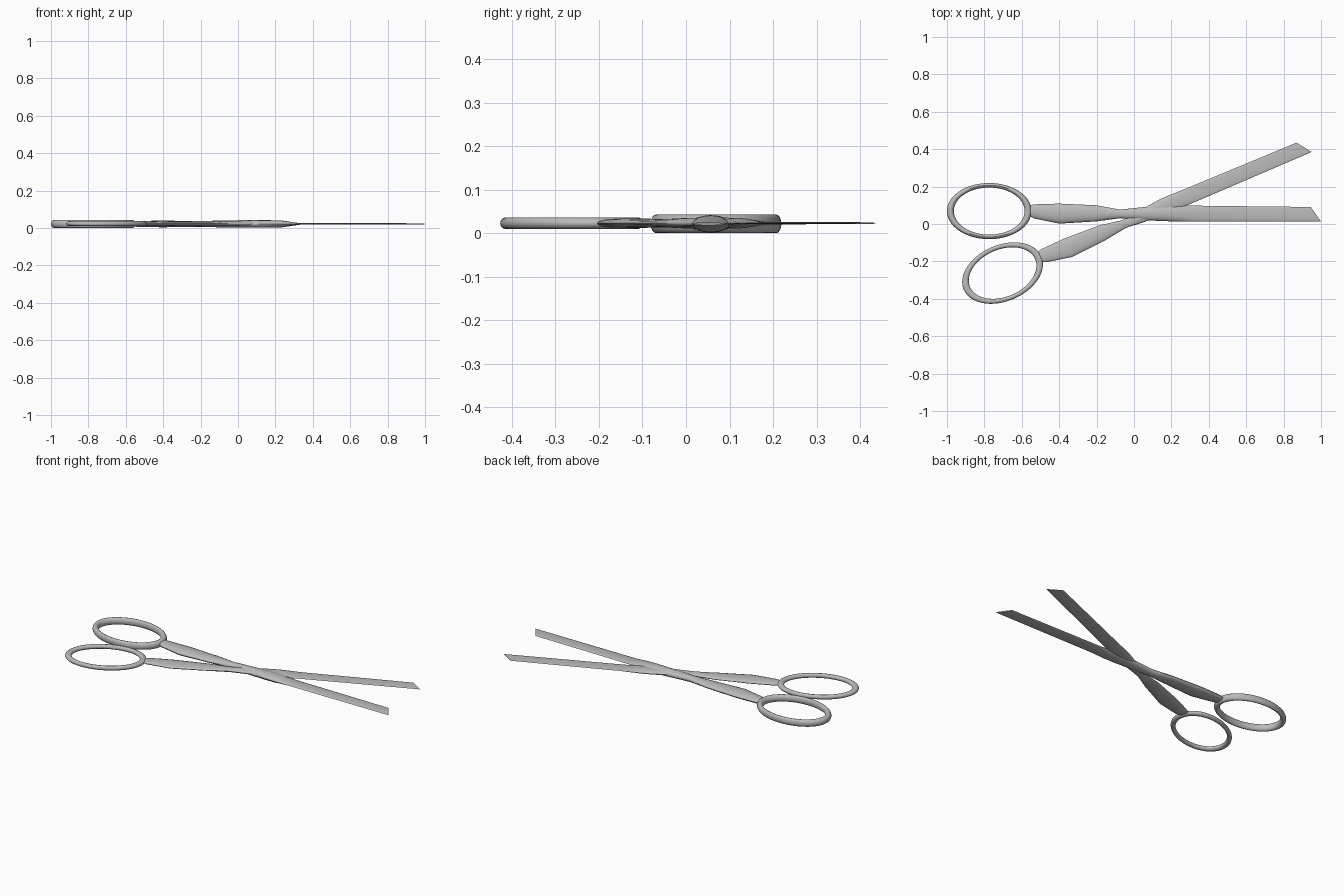
import bpy, bmesh, math

if "Cube" in bpy.data.objects:
    bpy.data.objects.remove(bpy.data.objects["Cube"])

steel = bpy.data.materials.new("steel_grey")
steel.diffuse_color = (0.5, 0.5, 0.5, 1)
steel.use_nodes = True
steel.node_tree.nodes["Principled BSDF"].inputs["Base Color"].default_value = steel.diffuse_color

# Arm stations: upper edge x, y, lower edge x, y, half thickness
STATIONS = [
    (-0.562, 0.098, -0.562, 0.045, 0.013),
    (-0.535, 0.105, -0.535, 0.030, 0.016),
    (-0.40, 0.109, -0.40, 0.002, 0.018),
    (-0.20, 0.100, -0.20, 0.014, 0.015),
    (-0.075, 0.077, -0.075, 0.031, 0.019),
    (0.03, 0.088, 0.03, 0.022, 0.020),
    (0.16, 0.101, 0.16, 0.015, 0.020),
    (0.23, 0.100, 0.23, 0.014, 0.019),
    (0.33, 0.098, 0.33, 0.013, 0.004),
    (0.945, 0.091, 1.0, 0.013, 0.0035),
]
SIDES = 16


def finish(name, bm, loc, rot, zscale):
    bmesh.ops.recalc_face_normals(bm, faces=bm.faces)
    mesh = bpy.data.meshes.new(name)
    bm.to_mesh(mesh)
    bm.free()
    mesh.materials.append(steel)
    ob = bpy.data.objects.new(name, mesh)
    bpy.context.collection.objects.link(ob)
    ob.location, ob.rotation_euler, ob.scale = loc, (0, 0, rot), (1, 1, zscale)
    bpy.ops.object.select_all(action='DESELECT')
    ob.select_set(True)
    bpy.context.view_layer.objects.active = ob
    bpy.ops.object.shade_smooth_by_angle(angle=math.radians(35))


def skin(bm, rings, closed):
    n = len(rings)
    for i in range(n if closed else n - 1):
        a, b = rings[i], rings[(i + 1) % n]
        m = len(a)
        for j in range(m):
            k = (j + 1) % m
            bm.faces.new((a[j], a[k], b[k], b[j]))


def scissor_half(tag, loc, rot, zscale):
    # Handle, shank and blade lofted with elliptical sections
    bm = bmesh.new()
    rings = []
    for xt, yt, xb, yb, h in STATIONS:
        ring = []
        for j in range(SIDES):
            a = 2 * math.pi * j / SIDES
            f = (1 + math.cos(a)) / 2
            ring.append(bm.verts.new((xb + (xt - xb) * f, yb + (yt - yb) * f, h * math.sin(a))))
        rings.append(ring)
    skin(bm, rings, False)
    bm.faces.new(rings[0])
    bm.faces.new(rings[-1])
    finish(tag + "_blade_and_shank", bm, loc, rot, zscale)

    # Oval finger loop: a torus stretched along x
    bm = bmesh.new()
    rings = []
    for i in range(64):
        u = 2 * math.pi * i / 64
        ring = []
        for j in range(SIDES):
            v = 2 * math.pi * j / SIDES
            r = 1 + 0.088 * math.cos(v)
            ring.append(bm.verts.new((-0.774 + 0.2077 * r * math.cos(u),
                                      0.069 + 0.138 * r * math.sin(u),
                                      0.0213 * math.sin(v))))
        rings.append(ring)
    skin(bm, rings, True)
    finish(tag + "_finger_loop", bm, loc, rot, zscale)


# Straight half, and the thinner half swung open about the pivot
scissor_half("straight", (0, 0, 0.0213), 0, 1.0)
scissor_half("swung", (0.036, -0.021, 0.0228), math.radians(23.2), 0.63)
